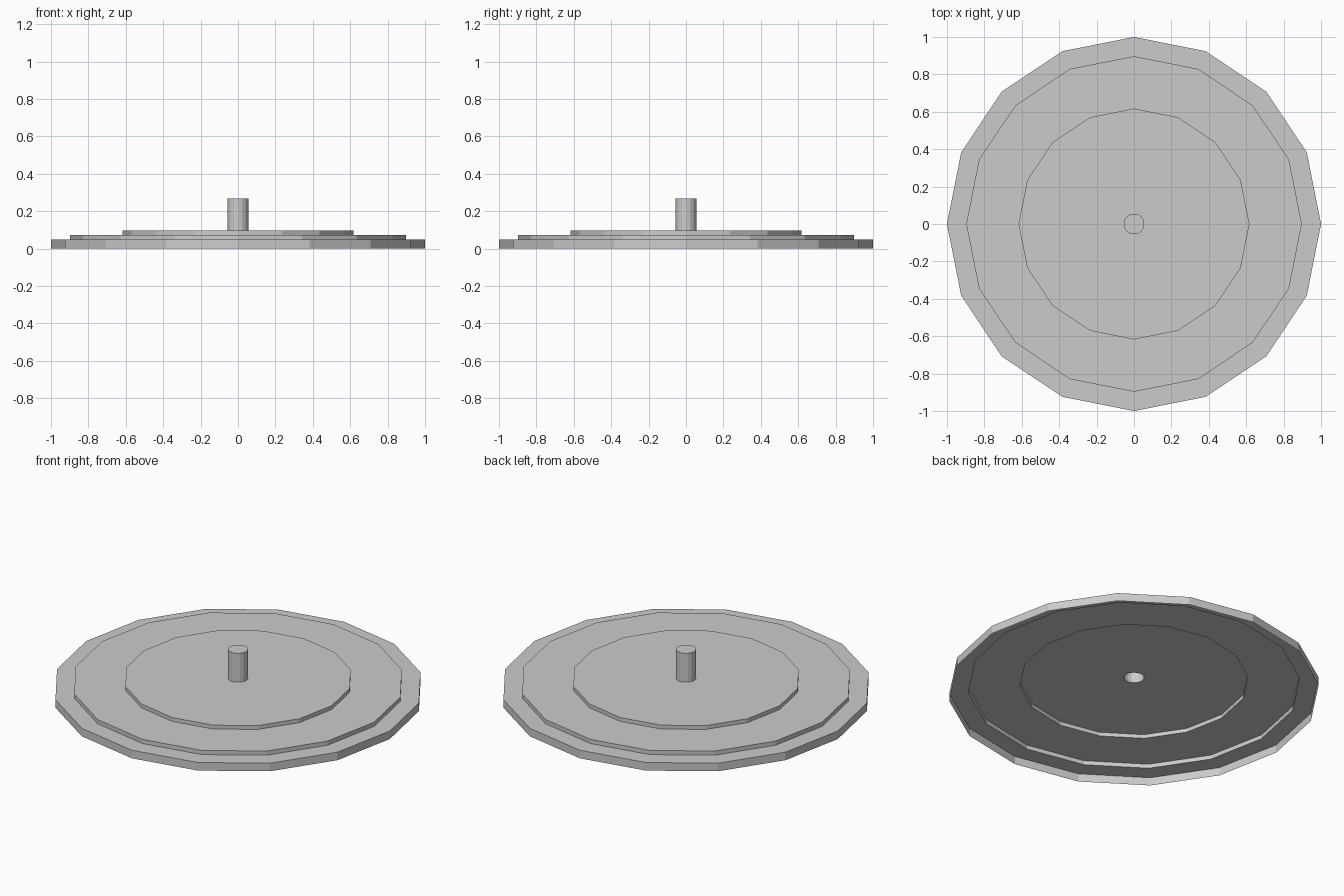
import bpy
import bmesh
from math import cos, sin, tau

SIDES = 16

cube = bpy.data.objects.get("Cube")
if cube:
    bpy.data.objects.remove(cube, do_unlink=True)

# Single plain grey
grey = bpy.data.materials.new("plain grey")
grey.use_nodes = True
colour = (0.6, 0.6, 0.6, 1)
grey.diffuse_color = colour
grey.node_tree.nodes["Principled BSDF"].inputs["Base Color"].default_value = colour


def tier(name, radius, bottom, top, inner):
    """Thin wall with a flat top ring; the underside stays open."""
    bm = bmesh.new()

    def ring(r, z):
        return [bm.verts.new((r * cos(tau * i / SIDES), r * sin(tau * i / SIDES), z))
                for i in range(SIDES)]

    low, high = ring(radius, bottom), ring(radius, top)
    strips = [(low, high)]
    if inner:
        strips.append((high, ring(inner, top)))
    else:
        bm.faces.new(high)
    for a, b in strips:
        for i in range(SIDES):
            j = (i + 1) % SIDES
            bm.faces.new((a[i], a[j], b[j], b[i]))
    mesh = bpy.data.meshes.new(name)
    bm.to_mesh(mesh)
    bm.free()
    mesh.materials.append(grey)
    obj = bpy.data.objects.new(name, mesh)
    bpy.context.collection.objects.link(obj)
    return obj


# Stepped hollow disc with a capped centre post
tier("base_tier", 1.0, 0.0, 0.048, 0.897)
tier("middle_tier", 0.897, 0.048, 0.073, 0.617)
tier("upper_tier", 0.617, 0.073, 0.096, 0.055)
tier("centre_post", 0.055, 0.096, 0.268, 0)
